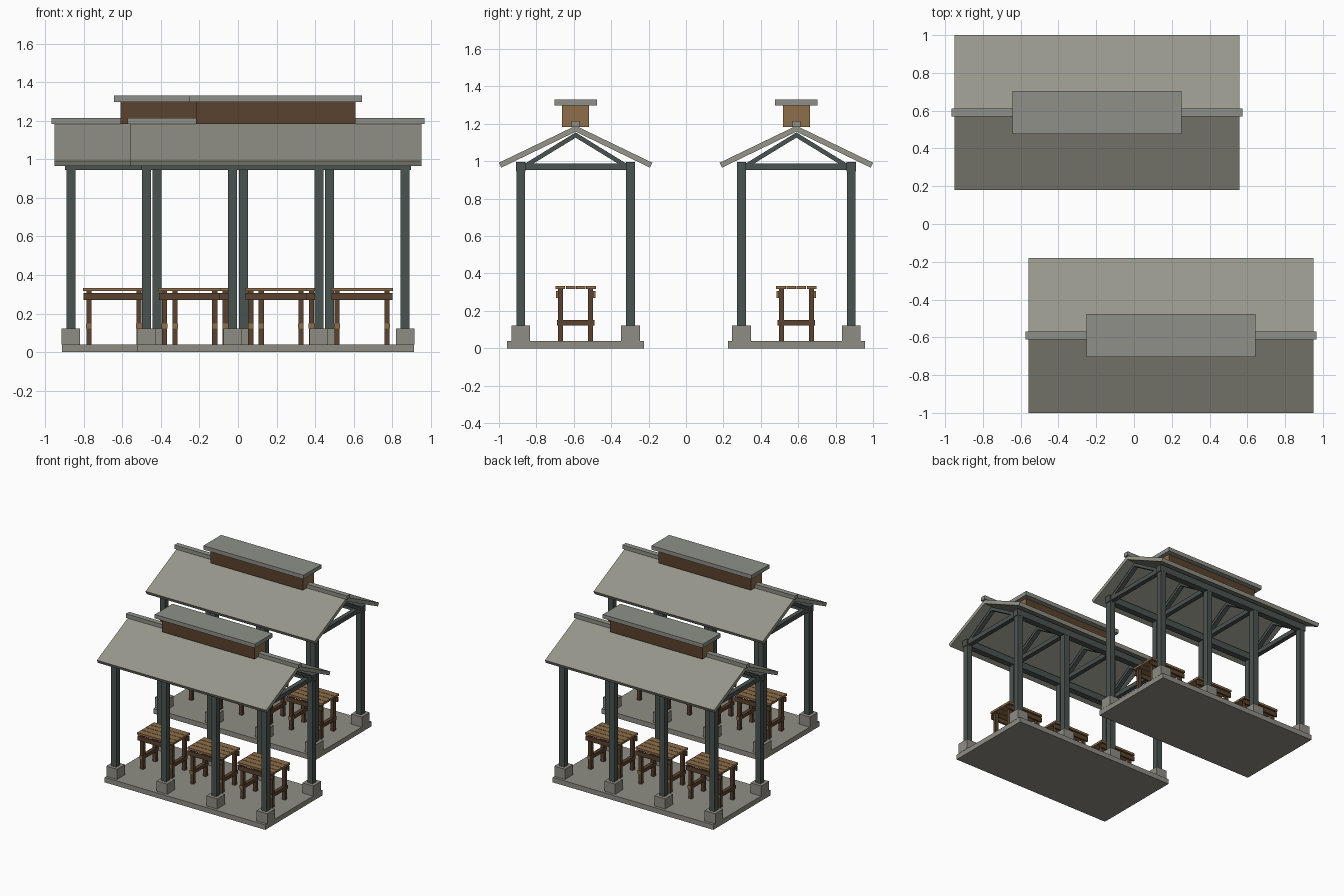
import bpy

if "Cube" in bpy.data.objects:
    bpy.data.objects.remove(bpy.data.objects["Cube"])

def lin(c):
    c /= 255
    return c / 12.92 if c <= 0.04045 else ((c + 0.055) / 1.055) ** 2.4

def mat(name, r, g, b):
    m = bpy.data.materials.new(name)
    m.diffuse_color = (lin(r), lin(g), lin(b), 1)
    m.use_nodes = True
    m.node_tree.nodes["Principled BSDF"].inputs["Base Color"].default_value = m.diffuse_color
    return m

ROOF = mat("roof grey", 150, 150, 139)
CAP = mat("trim grey", 142, 144, 136)
STONE = mat("concrete", 143, 141, 132)
STEEL = mat("dark steel", 74, 83, 80)
DARK = mat("dark wood", 90, 66, 46)
LIGHT = mat("light wood", 142, 110, 74)

def extrude_x(name, profile, x0, x1, m, end_m=None):
    """Prism: (y, z) profile swept along x; optional other colour on the ends."""
    n = len(profile)
    verts = [(x, y, z) for x in (x0, x1) for y, z in profile]
    faces = [tuple(range(n))[::-1], tuple(range(n, 2 * n))]
    faces += [(i, (i + 1) % n, n + (i + 1) % n, n + i) for i in range(n)]
    me = bpy.data.meshes.new(name)
    me.from_pydata(verts, [], faces)
    me.materials.append(m)
    if end_m:
        me.materials.append(end_m)
        for p in me.polygons[:2]:
            p.material_index = 1
    ob = bpy.data.objects.new(name, me)
    bpy.context.collection.objects.link(ob)
    return ob

def box(name, cx, cy, hx, hy, z0, z1, m, end_m=None):
    prof = [(cy - hy, z0), (cy + hy, z0), (cy + hy, z1), (cy - hy, z1)]
    return extrude_x(name, prof, cx - hx, cx + hx, m, end_m)

def chevron(name, half, cy, x0, x1, m):
    """Gable shape: apex top, eave top, eave bottom, apex bottom, mirrored in y."""
    top, eave_t, eave_b, bot = half
    prof = [(0, top), (-eave_t[0], eave_t[1]), (-eave_b[0], eave_b[1]),
            (0, bot), eave_b, eave_t]
    return extrude_x(name, [(cy + y, z) for y, z in prof], x0, x1, m)

def table(cx, cy):
    # top planks
    for i in range(4):
        box("table_plank", cx, cy + (i - 1.5) * 0.0547, 0.16, 0.0255, 0.316, 0.333, LIGHT)
    # legs, side aprons and cross stretchers
    for s in (-1, 1):
        box("table_apron", cx, cy + s * 0.099, 0.158, 0.0065, 0.27, 0.306, DARK, LIGHT)
        for t in (-1, 1):
            box("table_leg", cx + s * 0.13, cy + t * 0.08, 0.0135, 0.0135, 0.04, 0.316, DARK)
        st = box("table_stretcher", cx + s * 0.13, cy, 0.0145, 0.101, 0.122, 0.15, DARK)
        # pale end grain on faces pointing along y
        st.data.materials.append(LIGHT)
        for p in st.data.polygons:
            if abs(p.normal.y) > 0.9:
                p.material_index = 1

def pavilion(cx, cy):
    # floor slab
    box("floor_slab", cx, cy, 0.717, 0.366, 0, 0.04, STONE)
    # four portal frames
    for i in range(4):
        x = cx + (i - 1.5) * 0.447
        for s in (-1, 1):
            y = cy + s * 0.293
            box("pedestal", x, y, 0.048, 0.05, 0.04, 0.122, STONE)
            box("column", x, y, 0.0235, 0.0235, 0.122, 0.95, STEEL)
        box("tie_beam", x, cy, 0.018, 0.293, 0.953, 0.988, STEEL)
        chevron("rafter_pair", (1.154, (0.293, 0.974), (0.262, 0.966), 1.126),
                cy, x - 0.018, x + 0.018, STEEL)
    # eave beams
    for s in (-1, 1):
        box("eave_beam", cx, cy + s * 0.293, 0.7, 0.025, 0.945, 0.997, STEEL)
    # roof, ridge cap and raised vent
    chevron("roof", (1.19, (0.41, 0.992), (0.397, 0.966), 1.158),
            cy, cx - 0.755, cx + 0.755, ROOF)
    box("ridge_cap", cx, cy, 0.77, 0.021, 1.183, 1.214, CAP)
    box("vent_box", cx, cy, 0.413, 0.072, 1.184, 1.298, DARK, LIGHT)
    box("vent_cap", cx, cy, 0.447, 0.113, 1.298, 1.33, CAP)
    # three tables between the columns
    for i in (-1, 0, 1):
        table(cx + i * 0.447, cy)

pavilion(0.196, -0.59)
pavilion(-0.196, 0.59)
